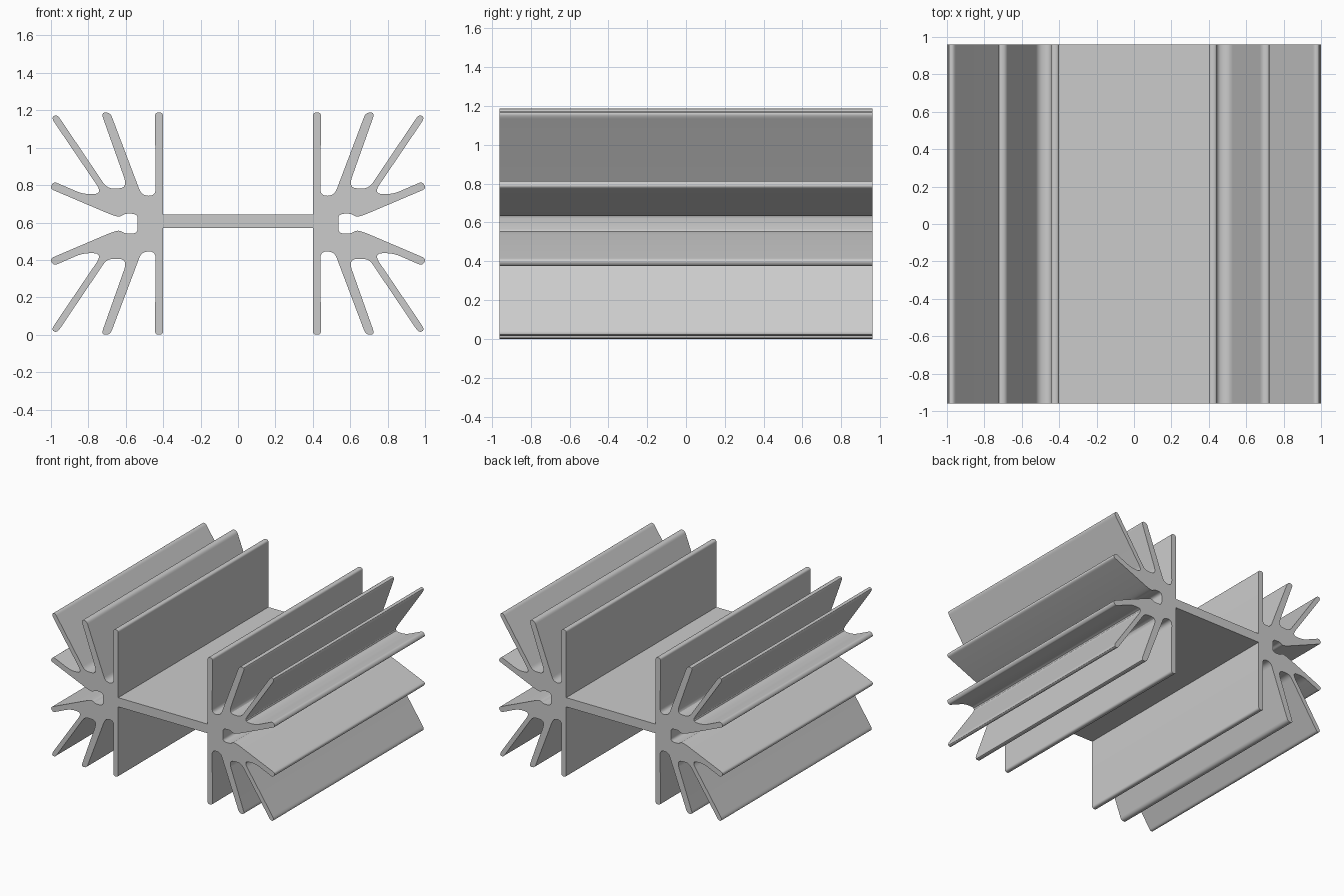
import bpy, bmesh
from mathutils import Vector

cube = bpy.data.objects.get("Cube")
if cube:
    bpy.data.objects.remove(cube, do_unlink=True)

MID = 0.594          # height of the horizontal symmetry line
HALF_DEPTH = 0.96
WEB_TOP, WEB_BOTTOM = 0.05, -0.024

# Upper fin cluster: corner x, height above the symmetry line, rounding
corners = [
    # upright inner fin
    (.4, .594, .02), (.444, .594, .02),
    # first groove
    (.44, .148, .04), (.515, .15, .035),
    # second fin
    (.683, .594, .025), (.732, .594, .03),
    # second groove
    (.588, .188, .06), (.7, .188, .035),
    # diagonal fin
    (.967, .584, .025), (1, .568, .035),
    # third groove
    (.722, .158, .06), (.83, .158, .04),
    # low outer fin
    (.985, .225, .02), (1.008, .188, .025),
    # screw channel
    (.665, .042, .05), (.63, .036, .015), (.605, .053, .015), (.537, .053, .05),
]


def rounded(points, start, end, steps=5):
    """Round each corner of an open path with a quadratic curve."""
    path = [start] + [Vector(p[:2]) for p in points] + [end]
    result = [start]
    for i, p in enumerate(points, 1):
        a, c, b = path[i - 1], path[i], path[i + 1]
        ra = min(p[2], (a - c).length * .48)
        rb = min(p[2], (b - c).length * .48)
        p0, p1 = c + (a - c).normalized() * ra, c + (b - c).normalized() * rb
        for k in range(steps + 1):
            t = k / steps
            result.append(p0 * (1 - t) ** 2 + c * 2 * t * (1 - t) + p1 * t * t)
    return result


# Closed cross-section: right cluster top and bottom, then its mirror image
upper = rounded(corners, Vector((.4, WEB_TOP)), Vector((.537, 0)))
lower = [Vector((p.x, -p.y)) for p in reversed(upper)]
lower[-1].y = WEB_BOTTOM
right = upper + lower
outline = right + [Vector((-p.x, p.y)) for p in reversed(right)]

# Extrude the section along the depth
bm = bmesh.new()
front = bm.faces.new([bm.verts.new((p.x, -HALF_DEPTH, p.y + MID)) for p in outline])
extruded = bmesh.ops.extrude_face_region(bm, geom=[front], use_keep_orig=True)
moved = [v for v in extruded["geom"] if isinstance(v, bmesh.types.BMVert)]
bmesh.ops.translate(bm, vec=(0, 2 * HALF_DEPTH, 0), verts=moved)
bmesh.ops.recalc_face_normals(bm, faces=bm.faces)
mesh = bpy.data.meshes.new("finned_extrusion")
bm.to_mesh(mesh)
bm.free()

body = bpy.data.objects.new("finned_extrusion", mesh)
bpy.context.collection.objects.link(body)

# Plain grey metal
grey = bpy.data.materials.new("light_grey")
grey.use_nodes = True
grey.diffuse_color = (.6, .6, .6, 1)
grey.node_tree.nodes["Principled BSDF"].inputs["Base Color"].default_value = grey.diffuse_color
mesh.materials.append(grey)

bpy.context.view_layer.objects.active = body
body.select_set(True)
bpy.ops.object.shade_smooth_by_angle()
